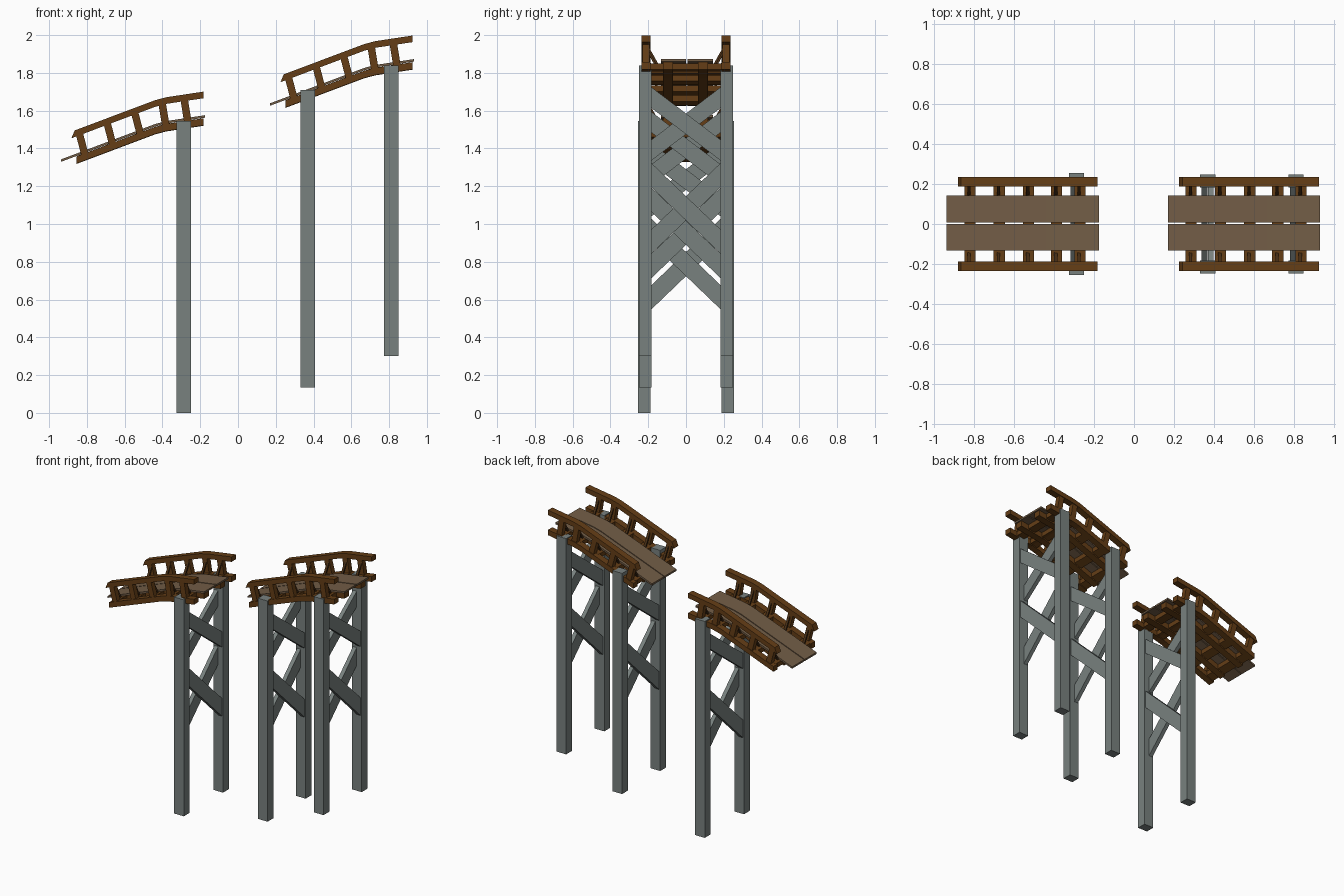
import bpy, bmesh

if "Cube" in bpy.data.objects:
    bpy.data.objects.remove(bpy.data.objects["Cube"])


def material(name, rgb):
    m = bpy.data.materials.new(name)
    m.diffuse_color = (*rgb, 1)
    m.use_nodes = True
    m.node_tree.nodes["Principled BSDF"].inputs["Base Color"].default_value = m.diffuse_color
    return m


WOOD = material("dark_wood", (0.13, 0.048, 0.008))
DARK = material("strut_wood", (0.07, 0.03, 0.008))
PLANK = material("worn_plank", (0.17, 0.11, 0.062))
STONE = material("grey_timber", (0.19, 0.22, 0.212))


def prism(name, pts, axis, lo, hi, mat):
    """Extrude a profile: xz points along y, yz points along x."""
    def place(a, z, d):
        return (a, d, z) if axis == 'y' else (d, a, z)
    bm = bmesh.new()
    ends = [[bm.verts.new(place(a, z, d)) for a, z in pts] for d in (lo, hi)]
    bm.faces.new(ends[0])
    bm.faces.new(ends[1][::-1])
    n = len(pts)
    for i in range(n):
        j = (i + 1) % n
        bm.faces.new((ends[0][i], ends[1][i], ends[1][j], ends[0][j]))
    bmesh.ops.recalc_face_normals(bm, faces=bm.faces)
    me = bpy.data.meshes.new(name)
    bm.to_mesh(me)
    bm.free()
    me.materials.append(mat)
    ob = bpy.data.objects.new(name, me)
    bpy.context.collection.objects.link(ob)
    return ob


# Underside line of the sloping deck (first section)
LINE = [(-0.94, 1.328), (-0.44, 1.516), (-0.38, 1.532), (-0.175, 1.563)]


def height(x):
    for (x0, z0), (x1, z1) in zip(LINE, LINE[1:]):
        if x <= x1:
            break
    return z0 + (z1 - z0) * (x - x0) / (x1 - x0)


def strip(x0, x1, lo, hi, dx, dz, lean=0.0):
    """Profile of a beam that follows the deck line between two x values."""
    xs = [x0] + [k[0] for k in LINE if x0 < k[0] < x1] + [x1]
    low = [(x + dx, height(x) + lo + dz) for x in xs]
    top = [(x + dx, height(x) + hi + dz) for x in xs]
    top[0] = (x0 + lean + dx, height(x0 + lean) + hi + dz)
    return low + top[::-1]


def walkway(tag, dx, dz):
    # deck planks
    for i, (y0, y1) in enumerate(((-0.132, 0.001), (0.008, 0.143))):
        prism(f"{tag}_deck_plank_{i}", strip(-0.938, -0.175, 0, 0.013, dx, dz),
              'y', y0, y1, PLANK)
    # joists under the deck
    for i, y in enumerate((-0.095, 0.09)):
        prism(f"{tag}_joist_{i}", strip(-0.855, -0.182, -0.042, -0.002, dx, dz),
              'y', y - 0.026, y + 0.026, WOOD)
    # rails on both sides
    for side, s in (("front", -1), ("back", 1)):
        y0, y1 = sorted((s * 0.187, s * 0.235))
        prism(f"{tag}_{side}_lower_rail", strip(-0.855, -0.182, -0.04, -0.002, dx, dz),
              'y', y0, y1, WOOD)
        prism(f"{tag}_{side}_hand_rail",
              strip(-0.882, -0.182, 0.104, 0.139, dx, dz, 0.017), 'y', y0, y1, WOOD)
    # crossbeams, balusters and struts
    for i, x in enumerate((-0.825, -0.678, -0.532, -0.392, -0.275)):
        prism(f"{tag}_crossbeam_{i}", strip(x - 0.024, x + 0.032, -0.033, -0.001, dx, dz),
              'y', -0.2, 0.2, WOOD)
        lean = 0.016 if i < 3 else 0.01
        zb, zt = height(x) - 0.01 + dz, height(x) + 0.112 + dz
        w = 0.02
        post = [(x + lean - w + dx, zb), (x + lean + w + dx, zb),
                (x - lean + w + dx, zt), (x - lean - w + dx, zt)]
        for side, s in (("front", -1), ("back", 1)):
            y0, y1 = sorted((s * 0.194, s * 0.23))
            prism(f"{tag}_{side}_baluster_{i}", post, 'y', y0, y1, WOOD)
            z = height(x) + dz
            brace = [(s * 0.138, z - 0.012), (s * 0.152, z - 0.012),
                     (s * 0.2, z + 0.078), (s * 0.2, z + 0.098)]
            prism(f"{tag}_{side}_strut_{i}", brace, 'x',
                  x - 0.008 + dx, x + 0.008 + dx, DARK)


def trestle(tag, x, bottom, top, edge):
    h = 0.038
    # two legs
    for side, s in (("front", -1), ("back", 1)):
        y0, y1 = sorted((s * (edge - 0.066), s * edge))
        prism(f"{tag}_{side}_leg", [(x - h, bottom), (x + h, bottom), (x + h, top), (x - h, top)],
              'y', y0, y1, STONE)
    # two crossed pairs of boards
    y = edge - 0.066 + 0.002
    for level, drop, slope, t in (("upper", 0.31, 0.76, 0.055), ("lower", 0.757, 0.96, 0.064)):
        c = top - drop
        for name, s in (("right", 1), ("left", -1)):
            r = slope * y * s
            pts = [(-y, c + r - t), (y, c - r - t), (y, c - r + t), (-y, c + r + t)]
            x0, x1 = sorted((x + s * 0.001, x + s * 0.03))
            prism(f"{tag}_{level}_brace_{name}", pts, 'x', x0, x1, STONE)


walkway("low_walkway", 0, 0)
walkway("high_walkway", 1.107, 0.297)
trestle("low_trestle", -0.288, 0.0, 1.545, 0.254)
trestle("middle_trestle", 0.369, 0.135, 1.71, 0.248)
trestle("high_trestle", 0.811, 0.30, 1.84, 0.248)
